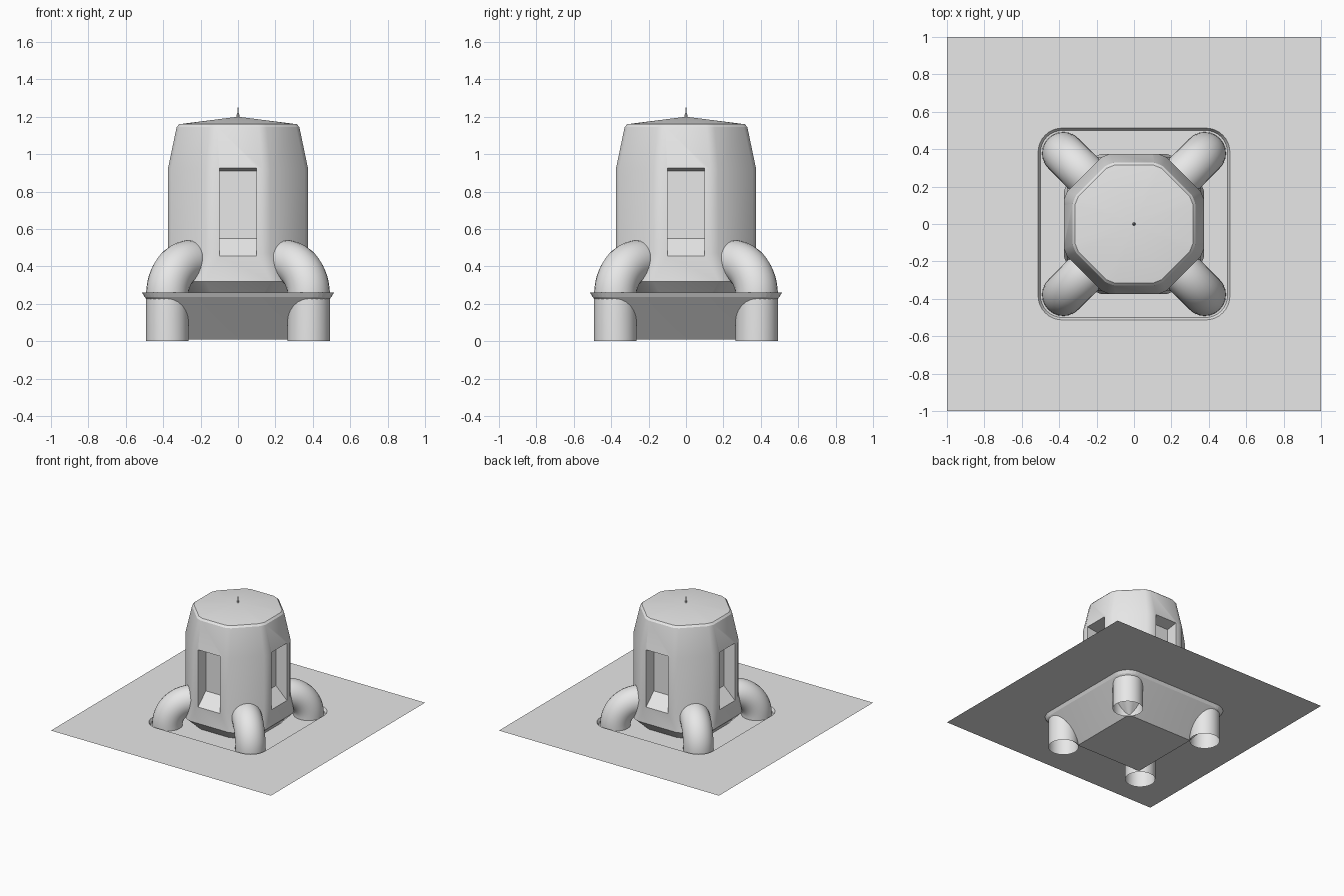
import bpy, bmesh, math
from mathutils import Vector, Matrix

if "Cube" in bpy.data.objects:
    bpy.data.objects.remove(bpy.data.objects["Cube"])

grey = bpy.data.materials.new("pale grey")
grey.diffuse_color = (0.8, 0.8, 0.8, 1)
grey.use_nodes = True
grey.node_tree.nodes["Principled BSDF"].inputs["Base Color"].default_value = grey.diffuse_color


def finish(name, bm, smooth=None):
    me = bpy.data.meshes.new(name)
    bm.to_mesh(me)
    bm.free()
    me.materials.append(grey)
    ob = bpy.data.objects.new(name, me)
    bpy.context.collection.objects.link(ob)
    if smooth:
        shade(ob, smooth)
    return ob


def shade(ob, angle):
    bpy.ops.object.select_all(action='DESELECT')
    ob.select_set(True)
    bpy.context.view_layer.objects.active = ob
    bpy.ops.object.shade_smooth_by_angle(angle=math.radians(angle))


def loft(bm, rings, start=False, end=False):
    """Skin a list of equal, counter-clockwise point rings."""
    loops = [[bm.verts.new(p) for p in r] for r in rings]
    n = len(loops[0])
    for a, b in zip(loops, loops[1:]):
        for i in range(n):
            j = (i + 1) % n
            bm.faces.new((a[i], a[j], b[j], b[i]))
    if start:
        bm.faces.new(loops[0][::-1])
    if end:
        bm.faces.new(loops[-1])
    return loops


def rounded_square(h, r, z, seg=8):
    pts = []
    for q in range(4):
        a0 = q * math.pi / 2
        c = Matrix.Rotation(a0, 2) @ Vector((h - r, h - r))
        for k in range(seg + 1):
            a = a0 + k * math.pi / 2 / seg
            pts.append((c.x + r * math.cos(a), c.y + r * math.sin(a), z))
    return pts


def octagon(h, s, z, c=0.025):
    """Octagon with softened corners: half size h, half side s."""
    base = []
    for q in range(4):
        m = Matrix.Rotation(q * math.pi / 2, 2)
        base += [m @ Vector((h, -s)), m @ Vector((h, s))]
    pts = []
    for i, p in enumerate(base):
        for o in (base[i - 1], base[(i + 1) % 8]):
            v = p + (o - p).normalized() * c
            pts.append((v.x, v.y, z))
    return pts


# Ground sheet with a thin groove around the base
bm = bmesh.new()
rim = rounded_square(0.513, 0.13, 0.26)
edge = [(x / max(abs(x), abs(y)), y / max(abs(x), abs(y)), 0.26) for x, y, z in rim]
loft(bm, [edge, rim, rounded_square(0.5, 0.117, 0.237)])
finish("ground_sheet", bm)

# Tapered foundation below the ground
bm = bmesh.new()
loft(bm, [rounded_square(0.3, 0.02, 0.01), rounded_square(0.5, 0.117, 0.237)], True, True)
finish("foundation", bm, 30)

# Octagonal tower with a shallow pointed roof
bm = bmesh.new()
profile = [(0.30, 0.15, 0.237), (0.375, 0.2, 0.32), (0.375, 0.155, 0.47),
           (0.375, 0.155, 0.92), (0.328, 0.136, 1.145), (0.315, 0.13, 1.16)]
loops = loft(bm, [octagon(*p) for p in profile], True)
top = bm.verts.new((0, 0, 1.2))
for i, v in enumerate(loops[-1]):
    bm.faces.new((v, loops[-1][(i + 1) % 16], top))
tower = finish("tower", bm)

# Four window recesses with sloping sills
for q in range(4):
    bm = bmesh.new()
    prof = [(-0.475, 0.94), (-0.475, 0.36), (-0.275, 0.55), (-0.275, 0.91)]
    loft(bm, [[(x, y, z) for y, z in prof] for x in (-0.1, 0.1)], True, True)
    bmesh.ops.rotate(bm, verts=bm.verts, matrix=Matrix.Rotation(q * math.pi / 2, 3, 'Z'))
    bmesh.ops.recalc_face_normals(bm, faces=bm.faces)
    cutter = finish("window_cutter", bm)
    mod = tower.modifiers.new("window", 'BOOLEAN')
    mod.operation = 'DIFFERENCE'
    mod.solver = 'EXACT'
    mod.object = cutter
    bpy.context.view_layer.objects.active = tower
    bpy.ops.object.modifier_apply(modifier=mod.name)
    bpy.data.objects.remove(cutter)
shade(tower, 28)

# Four bent pipe legs, open at the bottom
R, r, d = 0.18, 0.114, 0.534
path = [(d, 0.0, 0.0)]
for k in range(13):
    a = k * math.pi / 24
    path.append((d - R + R * math.cos(a), 0.247 + R * math.sin(a), a))
path.append((0.28, 0.427, math.pi / 2))
for q in range(4):
    rot = Matrix.Rotation(math.pi / 4 + q * math.pi / 2, 3, 'Z')
    rings = []
    for x, z, a in path:
        ring = []
        for k in range(24):
            t = k * math.pi / 12
            u = r * math.cos(t)
            ring.append(rot @ Vector((x + u * math.cos(a), r * math.sin(t), z + u * math.sin(a))))
        rings.append(ring)
    bm = bmesh.new()
    loft(bm, rings)
    finish("pipe_leg", bm, 30)

# Roof spike
bm = bmesh.new()
spike = [(0.009, 1.19), (0.009, 1.205), (0.004, 1.22), (0.0015, 1.25)]
loft(bm, [[(w * math.cos(k * math.pi / 4), w * math.sin(k * math.pi / 4), z)
           for k in range(8)] for w, z in spike], True, True)
finish("roof_spike", bm, 30)
